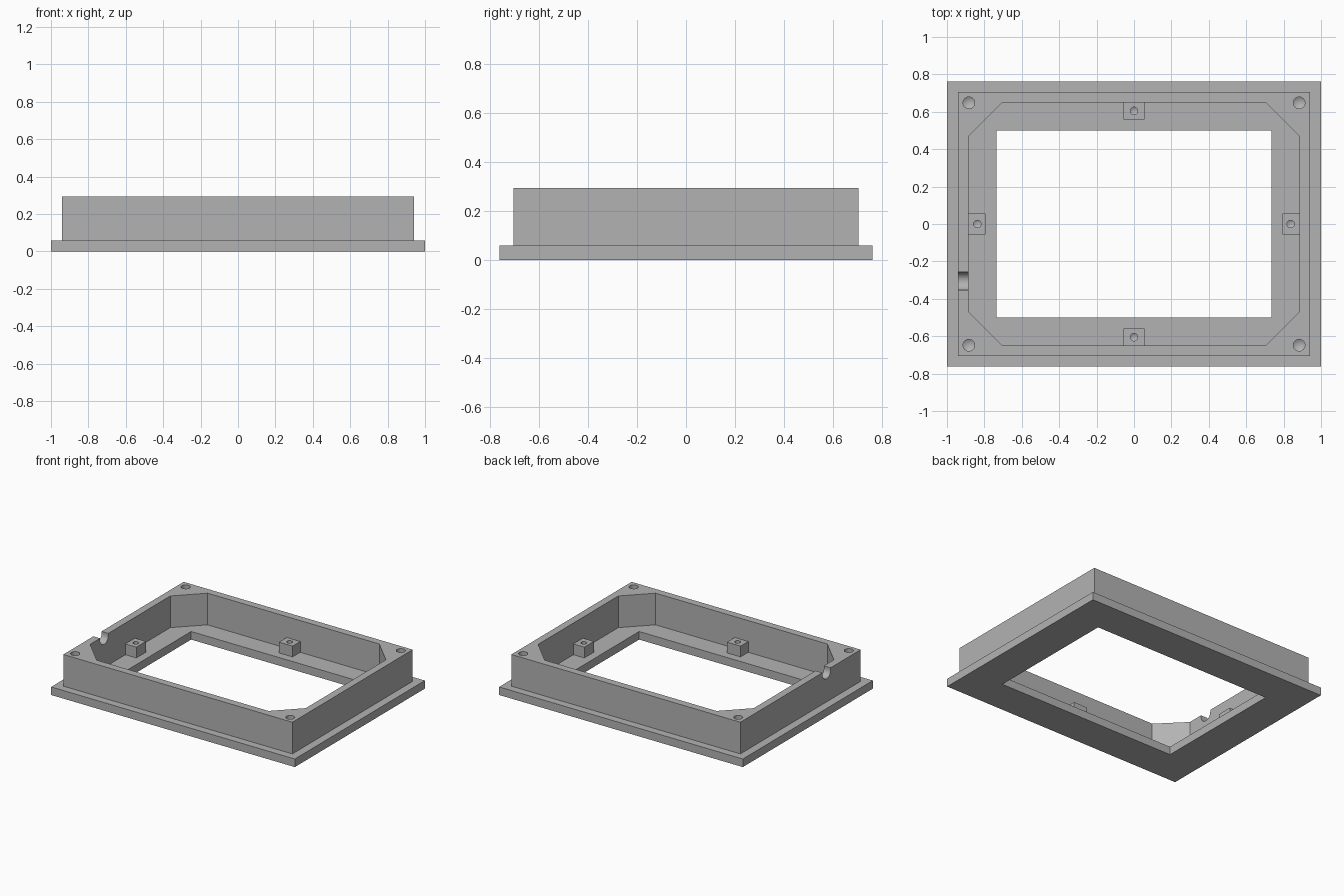
import bpy, bmesh, math

if "Cube" in bpy.data.objects:
    bpy.data.objects.remove(bpy.data.objects["Cube"])

PLATE_Z, TOP_Z, LUG_Z = 0.06, 0.295, 0.14

grey = bpy.data.materials.new("light_grey")
grey.diffuse_color = (0.45, 0.45, 0.45, 1)
grey.use_nodes = True
grey.node_tree.nodes["Principled BSDF"].inputs["Base Color"].default_value = grey.diffuse_color


def finish(name, bm):
    bmesh.ops.recalc_face_normals(bm, faces=bm.faces[:])
    mesh = bpy.data.meshes.new(name)
    bm.to_mesh(mesh)
    bm.free()
    mesh.materials.append(grey)
    obj = bpy.data.objects.new(name, mesh)
    bpy.context.collection.objects.link(obj)
    return obj


def prism(name, outline, z0, z1):
    """Extrude an xy outline from z0 to z1."""
    bm = bmesh.new()
    face = bm.faces.new([bm.verts.new((x, y, z0)) for x, y in outline])
    side = bmesh.ops.extrude_face_region(bm, geom=[face])["geom"]
    bmesh.ops.translate(bm, vec=(0, 0, z1 - z0),
                        verts=[v for v in side if isinstance(v, bmesh.types.BMVert)])
    return finish(name, bm)


def box(name, cx, cy, hx, hy, z0, z1):
    return prism(name, [(cx - hx, cy - hy), (cx + hx, cy - hy),
                        (cx + hx, cy + hy), (cx - hx, cy + hy)], z0, z1)


def drill(name, x, y, r, z_top, depth):
    """Drill bit: a cylinder with a conical tip."""
    n = 24
    bm = bmesh.new()
    rings = [[bm.verts.new((x + r * math.cos(2 * math.pi * i / n),
                            y + r * math.sin(2 * math.pi * i / n), z))
              for i in range(n)] for z in (z_top + 0.02, z_top - depth)]
    tip = bm.verts.new((x, y, z_top - depth - 0.6 * r))
    bm.faces.new(rings[0])
    for i in range(n):
        j = (i + 1) % n
        bm.faces.new((rings[0][i], rings[0][j], rings[1][j], rings[1][i]))
        bm.faces.new((rings[1][i], rings[1][j], tip))
    return finish(name, bm)


def combine(body, tool, operation):
    mod = body.modifiers.new(tool.name, "BOOLEAN")
    mod.operation, mod.object, mod.solver = operation, tool, "EXACT"
    bpy.context.view_layer.objects.active = body
    bpy.ops.object.modifier_apply(modifier=mod.name)
    bpy.data.objects.remove(tool)


# Flange plate with the raised rim
frame = box("bezel_frame", 0, 0, 1.0, 0.762, 0, PLATE_Z)
combine(frame, box("rim", 0, 0, 0.94, 0.705, 0.02, TOP_Z), "UNION")

# Pocket with chamfered corners
quarter = [(0.885, 0.47), (0.705, 0.65)]
pocket = (quarter + [(-x, y) for x, y in reversed(quarter)]
          + [(-x, -y) for x, y in quarter]
          + [(x, -y) for x, y in reversed(quarter)])
combine(frame, prism("pocket", pocket, PLATE_Z, 0.4), "DIFFERENCE")

# Display window
combine(frame, box("window", 0, 0, 0.735, 0.5, -0.1, 0.2), "DIFFERENCE")

# Mounting lugs, one per side, each with a pilot hole
for s in (-1, 1):
    combine(frame, box("lug", 0, s * 0.61, 0.056, 0.05, 0.03, LUG_Z), "UNION")
    combine(frame, box("lug", s * 0.845, 0, 0.05, 0.056, 0.03, LUG_Z), "UNION")
for s in (-1, 1):
    combine(frame, drill("pilot", 0, s * 0.605, 0.02, LUG_Z, 0.05), "DIFFERENCE")
    combine(frame, drill("pilot", s * 0.838, 0, 0.02, LUG_Z, 0.05), "DIFFERENCE")

# Corner screw holes
for sx in (-1, 1):
    for sy in (-1, 1):
        combine(frame, drill("screw", sx * 0.883, sy * 0.648, 0.031, TOP_Z, 0.14), "DIFFERENCE")

# Round-bottomed cable notch in the left wall
bm = bmesh.new()
r, cy, cz = 0.048, -0.305, 0.28
profile = [(cy + r, 0.35), (cy - r, 0.35)]
profile += [(cy - r * math.cos(math.pi * i / 16), cz - r * math.sin(math.pi * i / 16))
            for i in range(17)]
face = bm.faces.new([bm.verts.new((-0.97, y, z)) for y, z in profile])
ext = bmesh.ops.extrude_face_region(bm, geom=[face])["geom"]
bmesh.ops.translate(bm, vec=(0.11, 0, 0),
                    verts=[v for v in ext if isinstance(v, bmesh.types.BMVert)])
combine(frame, finish("notch", bm), "DIFFERENCE")

# Smooth the holes, keep every edge of the frame sharp
frame.select_set(True)
bpy.context.view_layer.objects.active = frame
bpy.ops.object.shade_smooth_by_angle(angle=math.radians(25))
